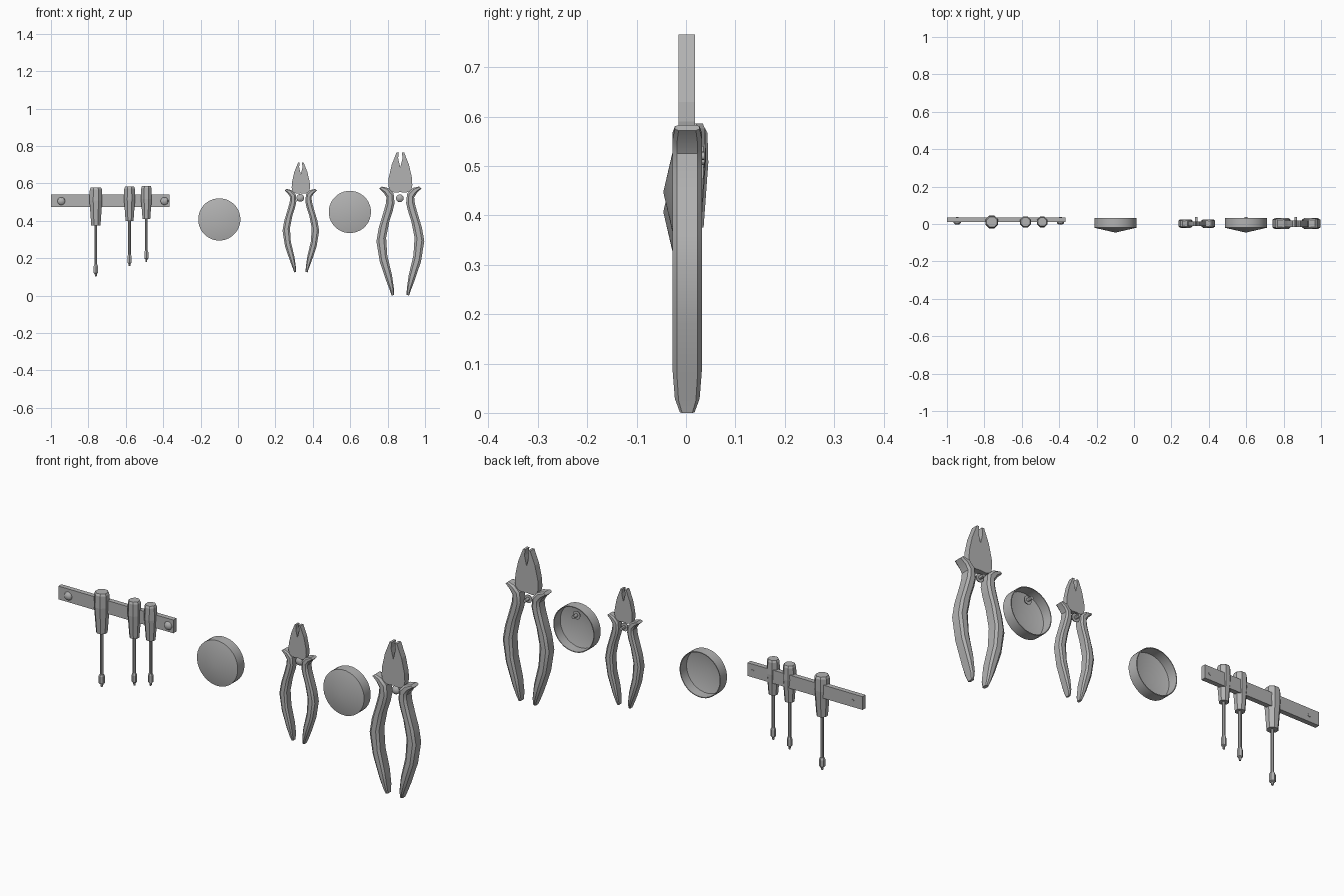
import bpy
import bmesh
from math import cos, sin, pi, radians

if "Cube" in bpy.data.objects:
    bpy.data.objects.remove(bpy.data.objects["Cube"], do_unlink=True)

# One plain grey for everything
GREY = (0.45, 0.45, 0.45, 1.0)
grey = bpy.data.materials.new("tool_grey")
grey.use_nodes = True
grey.diffuse_color = GREY
grey.node_tree.nodes["Principled BSDF"].inputs["Base Color"].default_value = GREY


def finish(name, bm, smooth=False):
    """Weld, fix the normals and turn the bmesh into an object."""
    bmesh.ops.remove_doubles(bm, verts=bm.verts, dist=0.00001)
    bmesh.ops.recalc_face_normals(bm, faces=bm.faces)
    mesh = bpy.data.meshes.new(name)
    bm.to_mesh(mesh)
    bm.free()
    mesh.materials.append(grey)
    obj = bpy.data.objects.new(name, mesh)
    bpy.context.scene.collection.objects.link(obj)
    if smooth:
        bpy.ops.object.select_all(action='DESELECT')
        obj.select_set(True)
        bpy.context.view_layer.objects.active = obj
        bpy.ops.object.shade_smooth_by_angle(angle=radians(30))
    return obj


def skin(bm, rings):
    """Join consecutive closed rings of points with quads."""
    loops = [[bm.verts.new(p) for p in ring] for ring in rings]
    count = len(rings[0])
    for a, b in zip(loops, loops[1:]):
        for i in range(count):
            j = (i + 1) % count
            bm.faces.new((a[i], a[j], b[j], b[i]))
    return loops


def lathe(name, profile, sides, centre, axis="Z", smooth=False):
    """Revolve (radius, distance) pairs about the chosen axis."""
    cx, cy, cz = centre
    rings = []
    for r, t in profile:
        ring = []
        for i in range(sides):
            a = 2 * pi * (i + 0.5) / sides
            u, v = r * cos(a), r * sin(a)
            ring.append((cx + u, cy + v, cz + t) if axis == "Z"
                        else (cx + u, cy + t, cz + v))
        rings.append(ring)
    bm = bmesh.new()
    skin(bm, rings)
    bmesh.ops.dissolve_degenerate(bm, dist=0.00001, edges=bm.edges)
    return finish(name, bm, smooth)


def wall_screw(name, x, z):
    profile = [(0, -0.004), (0.011, -0.002), (0.018, 0.003), (0.021, 0.01),
               (0.008, 0.01), (0.008, 0.037), (0, 0.037)]
    lathe(name, profile, 12, (x, 0, z), "Y", True)


# Wall rack bar with a screw near each end
bm = bmesh.new()
bmesh.ops.create_cube(bm, size=1)
for v in bm.verts:
    v.co = (v.co.x * 0.635 - 0.6825, v.co.y * 0.024 + 0.023, v.co.z * 0.066 + 0.507)
finish("rack_bar", bm)
wall_screw("rack_screw_right", -0.945, 0.505)
wall_screw("rack_screw_left", -0.393, 0.505)


# Screwdrivers: faceted grip, thin shaft and a bit at the end
def screwdriver(name, x, top, grip_end, tip, r):
    mid = top - 0.07
    lathe(name + "_grip",
          [(0, top), (r * 0.8, top), (r * 0.95, top - 0.01), (r, mid),
           (r * 0.72, grip_end), (0, grip_end)], 8, (x, 0.011, 0))
    lathe(name + "_shaft",
          [(0, grip_end), (0.008, grip_end), (0.008, tip + 0.05), (0, tip + 0.05)],
          8, (x, 0.011, 0))
    b = r * 0.4
    lathe(name + "_bit",
          [(0, tip + 0.062), (b * 0.7, tip + 0.062), (b, tip + 0.052),
           (b, tip + 0.018), (b * 0.5, tip + 0.014), (b * 0.35, tip), (0, tip)],
          6, (x, 0.011, 0))


screwdriver("large_screwdriver", -0.76, 0.577, 0.375, 0.103, 0.037)
screwdriver("medium_screwdriver", -0.58, 0.583, 0.398, 0.157, 0.032)
screwdriver("small_screwdriver", -0.49, 0.586, 0.41, 0.18, 0.031)

# Shallow lids with a coned front, hollow and open at the back
LID = [(0, -0.046), (0.113, -0.02), (0.113, 0.032),
       (0.109, 0.032), (0.109, -0.017), (0, -0.043)]
for name, x, z in (("right_lid", -0.1, 0.407), ("left_lid", 0.598, 0.447)):
    lathe(name, LID, 32, (x, 0, z), "Y", True)
wall_screw("lid_screw", 0.598, 0.51)

# Half of the jaws as an outline (side, height)
JAW = [(0, 0.685), (0.012, 0.735), (0.008, 0.766), (0.02, 0.766), (0.046, 0.70),
       (0.062, 0.63), (0.064, 0.59), (0.058, 0.56), (0.03, 0.55), (0, 0.553)]
# Grip stations: outer side and height, inner side and height, depth factor
GRIP = [(0.113, 0.572, 0.100, 0.583, 0.85), (0.088, 0.548, 0.066, 0.575, 1),
        (0.074, 0.525, 0.036, 0.545, 1), (0.078, 0.49, 0.031, 0.495, 1),
        (0.092, 0.44, 0.04, 0.455, 1), (0.116, 0.36, 0.058, 0.40, 1),
        (0.128, 0.29, 0.076, 0.31, 1), (0.110, 0.18, 0.070, 0.215, 1),
        (0.074, 0.075, 0.045, 0.11, 1), (0.055, 0.025, 0.035, 0.04, 0.85),
        (0.047, 0, 0.033, 0.003, 0.5)]
# Eight-sided grip section: position across the grip, depth
SECTION = [(0, -0.7), (0.25, -1), (0.75, -1), (1, -0.7),
           (1, 0.7), (0.75, 1), (0.25, 1), (0, 0.7)]


def pliers(name, x, base, size):
    for side, label in ((1, "left"), (-1, "right")):
        # Flat jaw plate
        bm = bmesh.new()
        front, back = (
            [(x + side * d * size, 0.0015 + y * size, base + z * size) for d, z in JAW]
            for y in (-0.0165, 0.0165))
        for loop in skin(bm, [front, back]):
            bm.faces.new(loop)
        finish(f"{name}_{label}_jaw", bm)
        # Curved grip with a flared guard at the top
        rings = []
        for od, oz, nd, nz, depth in GRIP:
            rings.append([(x + side * size * (od + (nd - od) * t),
                           0.0025 + 0.0295 * depth * y * size,
                           base + size * (oz + (nz - oz) * t)) for t, y in SECTION])
        bm = bmesh.new()
        loops = skin(bm, rings)
        bm.faces.new(loops[0])
        bm.faces.new(loops[-1])
        finish(f"{name}_{label}_grip", bm, True)
    wall_screw(name + "_screw", x - 0.003, base + size * 0.52)


pliers("large_pliers", 0.868, 0, 1)
pliers("small_pliers", 0.336, 0.124, 0.765)
